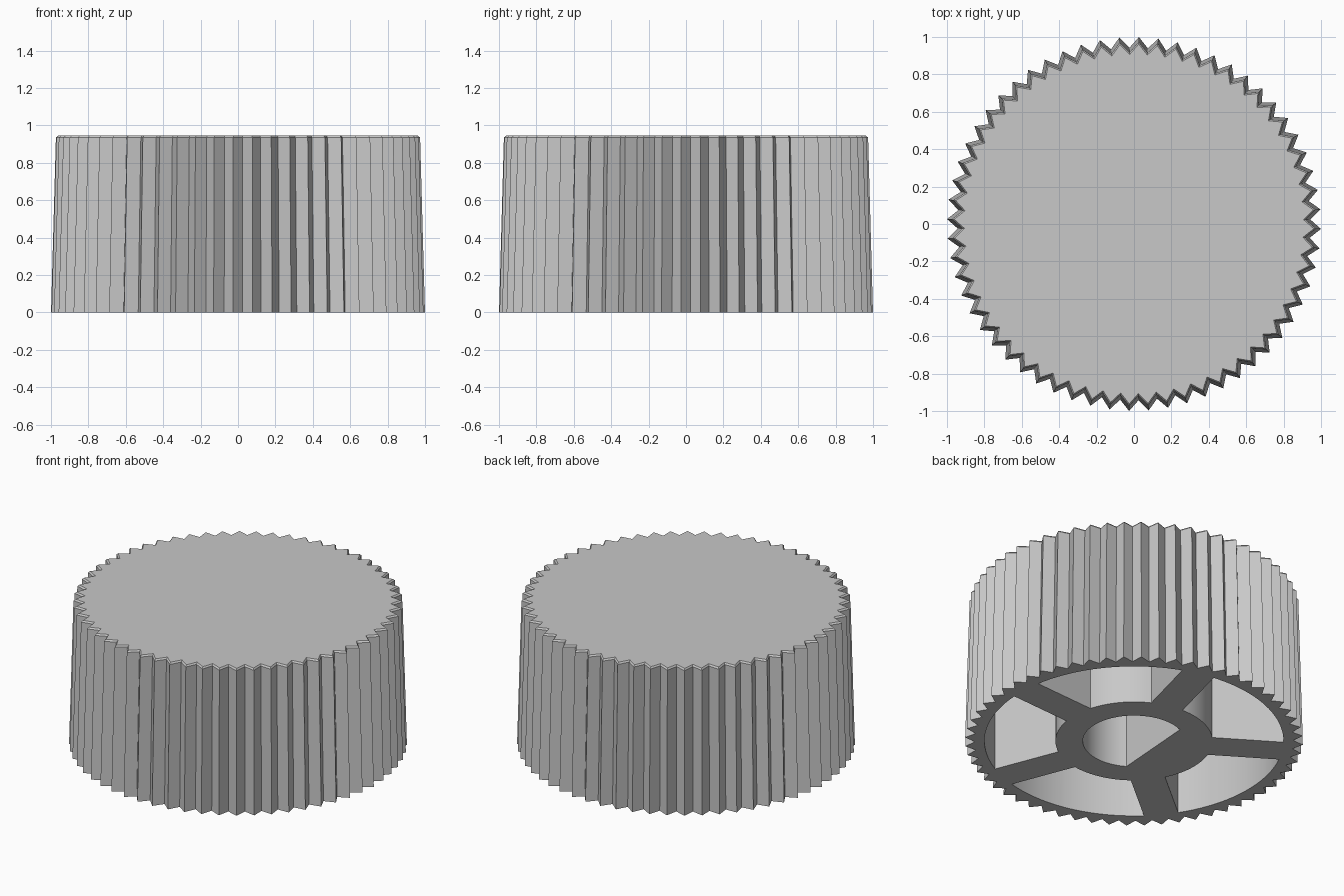
import bpy
import bmesh
from math import sin, cos, asin, acos, radians, pi

if "Cube" in bpy.data.objects:
    bpy.data.objects.remove(bpy.data.objects["Cube"], do_unlink=True)

TEETH = 60
TIP, VALLEY = 1.0, 0.942
HEIGHT = 0.945
SPOKES = 5
SPOKE_ANGLE = radians(3.5)
SPOKE_HALF = 0.103
RIM_R, HUB_R, BORE_R = 0.885, 0.465, 0.303
FLAT_ANGLE, FLAT_DIST = radians(176), 0.14

grey = bpy.data.materials.new("plain grey")
grey.use_nodes = True
colour = (0.58, 0.58, 0.58, 1)
grey.diffuse_color = colour
grey.node_tree.nodes["Principled BSDF"].inputs["Base Color"].default_value = colour


def polar(r, a):
    return r * cos(a), r * sin(a)


def arc(r, start, end, steps):
    return [polar(r, start + (end - start) * i / steps) for i in range(steps + 1)]


def loft(name, outline, levels):
    """Stack scaled copies of an outline, levels given as (z, scale)."""
    bm = bmesh.new()
    rings = [[bm.verts.new((x * s, y * s, z)) for x, y in outline] for z, s in levels]
    n = len(outline)
    for low, high in zip(rings, rings[1:]):
        for i in range(n):
            j = (i + 1) % n
            bm.faces.new((low[i], low[j], high[j], high[i]))
    bm.faces.new(rings[0][::-1])
    bm.faces.new(rings[-1])
    bmesh.ops.recalc_face_normals(bm, faces=bm.faces)
    mesh = bpy.data.meshes.new(name)
    bm.to_mesh(mesh)
    bm.free()
    mesh.materials.append(grey)
    obj = bpy.data.objects.new(name, mesh)
    bpy.context.collection.objects.link(obj)
    return obj


# Tapered serrated body with a small chamfer round the top
pitch = 2 * pi / TEETH
outline = []
for i in range(TEETH):
    a = (i - 0.25) * pitch
    outline += [polar(TIP, a), polar(VALLEY, a + pitch / 2)]
knob = loft("knob_body", outline, [(0, 1), (0.935, 0.974), (HEIGHT, 0.962)])

# Pockets between the spokes, open at the bottom
cutters = []
step = 2 * pi / SPOKES
outer_half = step / 2 - asin(SPOKE_HALF / RIM_R)
inner_half = step / 2 - asin(SPOKE_HALF / HUB_R)
for k in range(SPOKES):
    mid = SPOKE_ANGLE + (k + 0.5) * step
    pocket = arc(RIM_R, mid - outer_half, mid + outer_half, 20)
    pocket += arc(HUB_R, mid + inner_half, mid - inner_half, 12)
    cutters.append(loft("pocket_cutter", pocket, [(-0.1, 1), (0.85, 1)]))

# Shaft hole with one flat side
half = acos(FLAT_DIST / BORE_R)
bore = arc(BORE_R, FLAT_ANGLE + half, FLAT_ANGLE + 2 * pi - half, 40)
cutters.append(loft("shaft_hole_cutter", bore, [(-0.1, 1), (0.8, 1)]))

bpy.ops.object.select_all(action="DESELECT")
bpy.context.view_layer.objects.active = knob
knob.select_set(True)
for cutter in cutters:
    cutter.hide_render = True
    cut = knob.modifiers.new("cut", "BOOLEAN")
    cut.operation = "DIFFERENCE"
    cut.solver = "EXACT"
    cut.object = cutter
    bpy.ops.object.modifier_apply(modifier=cut.name)
    bpy.data.objects.remove(cutter, do_unlink=True)

# Smooth the curved walls, keep the teeth crisp
bpy.ops.object.shade_smooth_by_angle(angle=radians(30))
